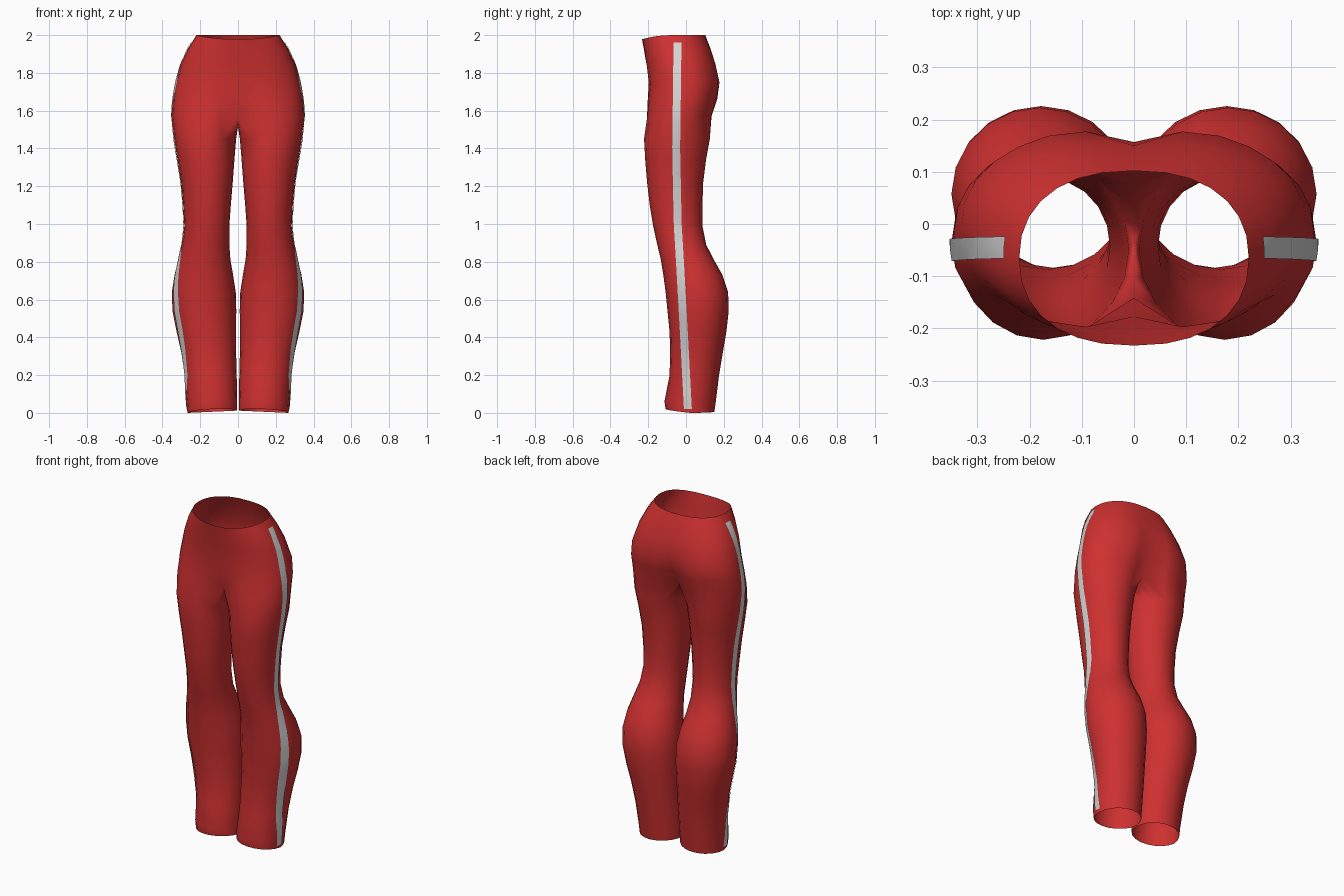
import bpy, bmesh, math
from mathutils import Vector
from mathutils.bvhtree import BVHTree

if "Cube" in bpy.data.objects:
    bpy.data.objects.remove(bpy.data.objects["Cube"])

N = 20            # points around a leg
ARC = 15          # points of the outer arc, from front centre to back centre
STEP = 2 * math.pi / N


def material(name, rgb):
    m = bpy.data.materials.new(name)
    m.diffuse_color = (*rgb, 1)
    m.use_nodes = True
    m.node_tree.nodes["Principled BSDF"].inputs["Base Color"].default_value = m.diffuse_color
    return m


red = material("red_cloth", (0.62, 0.03, 0.03))
grey = material("pale_grey_stripe", (0.66, 0.66, 0.66))

# Leg sections: height, inner x, outer x, front y, back y
LEG = [
    (0.00, 0.004, 0.268, -0.108, 0.150), (0.06, 0.004, 0.272, -0.114, 0.158),
    (0.20, 0.007, 0.282, -0.087, 0.175), (0.32, 0.010, 0.300, -0.084, 0.195),
    (0.43, 0.011, 0.325, -0.087, 0.214), (0.54, 0.009, 0.347, -0.098, 0.226),
    (0.64, 0.012, 0.350, -0.108, 0.223), (0.73, 0.026, 0.336, -0.120, 0.193),
    (0.81, 0.040, 0.316, -0.133, 0.148), (0.89, 0.046, 0.296, -0.152, 0.107),
    (0.99, 0.046, 0.284, -0.174, 0.087), (1.10, 0.038, 0.290, -0.192, 0.087),
    (1.22, 0.028, 0.301, -0.206, 0.091), (1.34, 0.019, 0.320, -0.216, 0.106),
    (1.45, 0.010, 0.338, -0.222, 0.126),
]
# Hip sections: height, half width, front y, back y, front dent, back dent
HIP = [
    (1.57, 0.350, -0.222, 0.150, 0.080, 0.075),
    (1.66, 0.345, -0.212, 0.178, 0.035, 0.055),
    (1.75, 0.331, -0.204, 0.187, 0.014, 0.030),
    (1.85, 0.301, -0.214, 0.162, 0.004, 0.012),
    (1.93, 0.264, -0.224, 0.133, 0.000, 0.004),
    (2.00, 0.220, -0.233, 0.102, 0.000, 0.000),
]


def leg_ring(z, xi, xo, yf, yb):
    pts = []
    for i in range(N):
        a = (i - ARC // 2) * STEP
        x = (xi + xo) / 2 + (xo - xi) / 2 * math.cos(a)
        y = (yf + yb) / 2 + (yb - yf) / 2 * math.sin(a)
        # the hem rises a little at the front and inside
        lift = 0.012 * (1 - math.cos(a)) / 2 + 0.014 * max(0, -math.sin(a)) if z == 0 else 0
        pts.append((x, y, z + lift))
    return pts


def hip_arc(z, rx, yf, yb, df, db):
    pts = []
    for i in range(ARC):
        u = math.pi * i / (ARC - 1)
        s = max(0.0, math.sin(u))
        x = 0.0 if i in (0, ARC - 1) else rx * s ** 0.85
        c = math.cos(u)
        y = (yf + yb) / 2 - (yb - yf) / 2 * math.copysign(abs(c) ** 0.9, c)
        y += (df if c > 0 else -db) * math.exp(-(x / 0.07) ** 2)
        zz = z - (0.022 * max(0, c) ** 2 if z == 2.0 else 0)
        pts.append((x, y, zz))
    return pts


# Trousers: one half, legs as closed rings, hips as open arcs to the centre
bm = bmesh.new()
rings = [[bm.verts.new(p) for p in leg_ring(*row)] for row in LEG]
arcs = [[bm.verts.new(p) for p in hip_arc(*row)] for row in HIP]
first, last = arcs[0][0].co, arcs[0][-1].co
crotch = []
for k in range(1, N - ARC + 1):
    t = k / (N - ARC + 1)
    p = last.lerp(first, t)
    p.z -= 0.055 * math.sin(math.pi * t)
    crotch.append(bm.verts.new(p))
rings.append(arcs[0] + crotch)
for a, b in zip(rings, rings[1:]):
    for i in range(N):
        j = (i + 1) % N
        bm.faces.new((a[i], a[j], b[j], b[i]))
for a, b in zip(arcs, arcs[1:]):
    for i in range(ARC - 1):
        bm.faces.new((a[i], a[i + 1], b[i + 1], b[i]))
bm.normal_update()
surface = BVHTree.FromBMesh(bm)


def finish(bm, name, mat):
    me = bpy.data.meshes.new(name)
    bm.to_mesh(me)
    bm.free()
    me.materials.append(mat)
    ob = bpy.data.objects.new(name, me)
    bpy.context.collection.objects.link(ob)
    mirror = ob.modifiers.new("mirror", 'MIRROR')
    mirror.use_clip = True
    mirror.merge_threshold = 0.0005
    for p in me.polygons:
        p.use_smooth = True
    return ob


finish(bm, "trousers", red)

# Side stripe: thin strip laid on the outside of each leg
PATH = [(0.02, 0.010), (0.40, -0.010), (0.80, -0.032), (1.00, -0.044),
        (1.40, -0.052), (1.96, -0.045)]


def path_y(z):
    for (z0, y0), (z1, y1) in zip(PATH, PATH[1:]):
        if z <= z1:
            return y0 + (y1 - y0) * (z - z0) / (z1 - z0)
    return PATH[-1][1]


bm = bmesh.new()
rows = []
for r in range(61):
    z = 0.02 + 1.94 * r / 60
    row = []
    for k in (-1, 0, 1):
        y = path_y(z) + k * 0.021
        hit, normal, _, _ = surface.ray_cast(Vector((1, y, z)), Vector((-1, 0, 0)))
        row.append(bm.verts.new(hit + Vector((0.005, 0, 0))))
    rows.append(row)
for a, b in zip(rows, rows[1:]):
    for i in range(2):
        bm.faces.new((a[i], a[i + 1], b[i + 1], b[i]))
finish(bm, "side_stripe", grey)
